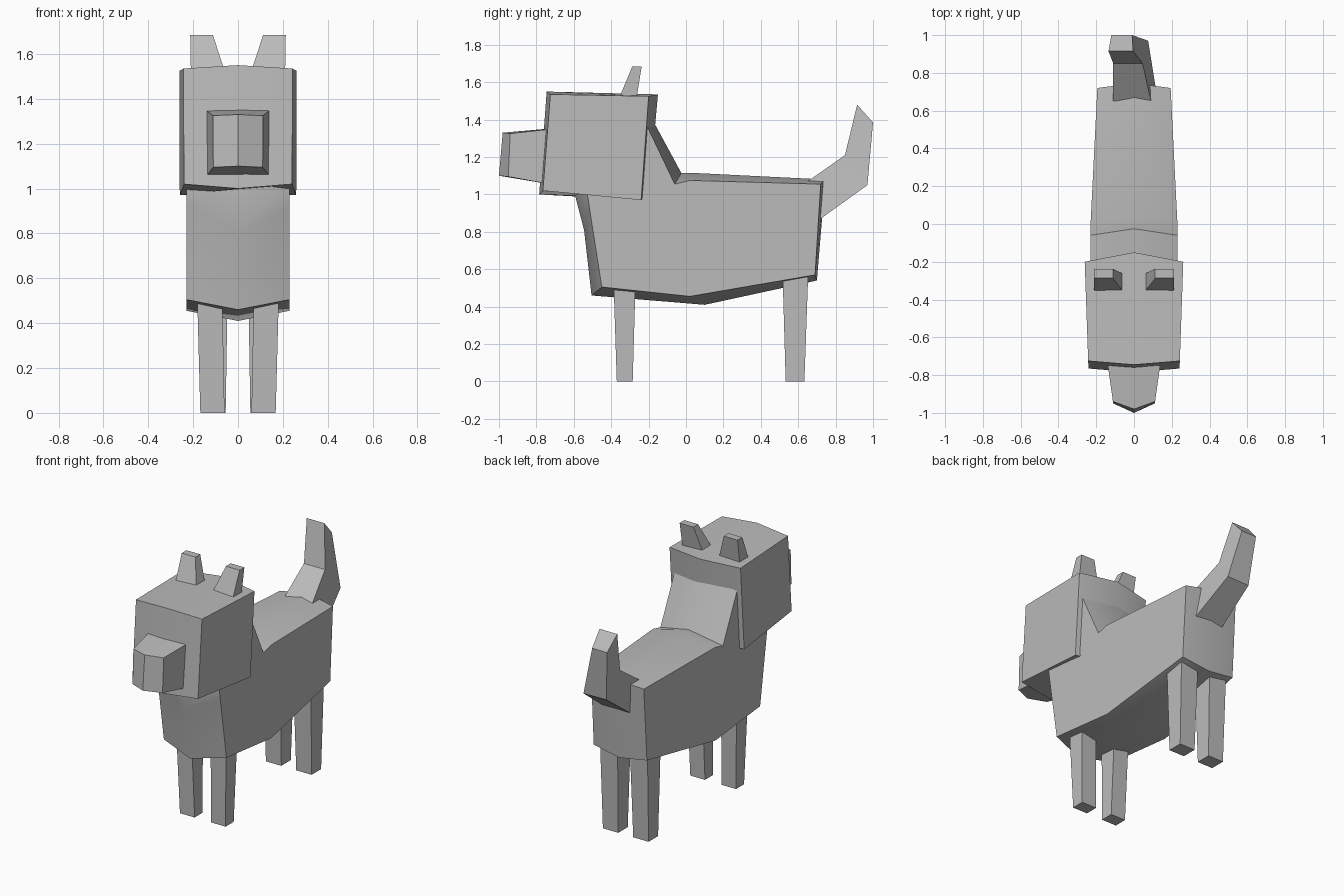
import bpy, bmesh, math

old = bpy.data.objects.get("Cube")
if old:
    bpy.data.objects.remove(old, do_unlink=True)

grey = bpy.data.materials.new("plain grey")
grey.use_nodes = True
GREY = (0.5, 0.5, 0.5, 1)
grey.diffuse_color = GREY
grey.node_tree.nodes["Principled BSDF"].inputs["Base Color"].default_value = GREY


def finish(name, bm):
    bmesh.ops.recalc_face_normals(bm, faces=bm.faces)
    mesh = bpy.data.meshes.new(name)
    bm.to_mesh(mesh)
    bm.free()
    mesh.materials.append(grey)
    obj = bpy.data.objects.new(name, mesh)
    bpy.context.collection.objects.link(obj)
    bpy.ops.object.select_all(action='DESELECT')
    obj.select_set(True)
    bpy.context.view_layer.objects.active = obj
    bpy.ops.object.shade_smooth_by_angle(angle=math.radians(30))
    return obj


def bowed_slab(name, outline, width):
    """Side outline bulging to a ridge at x = 0; each entry is (centre y, z, side y, z)."""
    bm = bmesh.new()
    rows = [[bm.verts.new((-width(sy), sy, sz)),
             bm.verts.new((0, cy, cz)),
             bm.verts.new((width(sy), sy, sz))] for cy, cz, sy, sz in outline]
    for a, b in zip(rows, rows[1:] + rows[:1]):
        for i in (0, 1):
            bm.faces.new((a[i], a[i + 1], b[i + 1], b[i]))
    for i in (0, 2):
        bm.faces.new([r[i] for r in rows])
    return finish(name, bm)


def loft(name, rings):
    """Skin a closed shape through four-cornered rings."""
    bm = bmesh.new()
    loops = [[bm.verts.new(p) for p in ring] for ring in rings]
    for a, b in zip(loops, loops[1:]):
        for i in range(4):
            j = (i + 1) % 4
            bm.faces.new((a[i], a[j], b[j], b[i]))
    bm.faces.new(loops[0])
    bm.faces.new(loops[-1])
    return finish(name, bm)


def rect(x0, x1, y0, y1, z):
    return [(x0, y0, z), (x1, y0, z), (x1, y1, z), (x0, y1, z)]


# Body with neck, narrowing toward the rump
bowed_slab("body", [
    (-0.505, 0.46, -0.45, 0.505),
    (-0.545, 0.81, -0.515, 0.92),
    (-0.60, 1.02, -0.53, 1.02),
    (-0.50, 1.40, -0.45, 1.40),
    (-0.185, 1.41, -0.225, 1.40),
    (-0.025, 1.115, -0.06, 1.055),
    (0.04, 1.115, 0.02, 1.075),
    (0.745, 1.08, 0.72, 1.055),
    (0.70, 0.54, 0.69, 0.57),
    (0.10, 0.41, 0.02, 0.455),
], lambda y: 0.23 - 0.05 * max(y, 0))

# Head, slightly wider at the back
bowed_slab("head", [
    (-0.745, 1.55, -0.725, 1.535),
    (-0.15, 1.535, -0.20, 1.525),
    (-0.20, 0.99, -0.24, 0.97),
    (-0.785, 1.00, -0.765, 1.02),
], lambda y: 0.268 + 0.035 * y)

# Muzzle
bowed_slab("muzzle", [
    (-0.98, 1.33, -0.94, 1.325),
    (-0.70, 1.355, -0.70, 1.352),
    (-0.70, 1.05, -0.70, 1.05),
    (-1.00, 1.10, -0.95, 1.095),
], lambda y: 0.245 + 0.142 * y)

for side, word in ((1, "left"), (-1, "right")):
    # Legs, tapering toward the ground
    loft(f"{word}_front_leg", [rect(side * 0.06, side * 0.168, -0.37, -0.285, 0),
                               rect(side * 0.07, side * 0.182, -0.387, -0.27, 0.52)])
    loft(f"{word}_back_leg", [rect(side * 0.055, side * 0.168, 0.533, 0.633, 0),
                              rect(side * 0.045, side * 0.175, 0.515, 0.655, 0.62)])
    # Ears, leaning back
    loft(f"{word}_ear", [rect(side * 0.055, side * 0.21, -0.36, -0.265, 1.51),
                         rect(side * 0.112, side * 0.213, -0.287, -0.237, 1.685)])

# Tail, bent upward and leaning to one side
loft("tail", [
    [(-0.11, 0.65, 1.07), (0.09, 0.65, 1.07), (0.115, 0.72, 0.87), (-0.09, 0.72, 0.87)],
    [(-0.11, 0.85, 1.21), (0.045, 0.85, 1.21), (0.075, 0.97, 1.05), (-0.09, 0.965, 1.05)],
    [(-0.135, 0.915, 1.48), (-0.005, 0.915, 1.48), (-0.01, 1.0, 1.385), (-0.12, 1.0, 1.385)],
])
